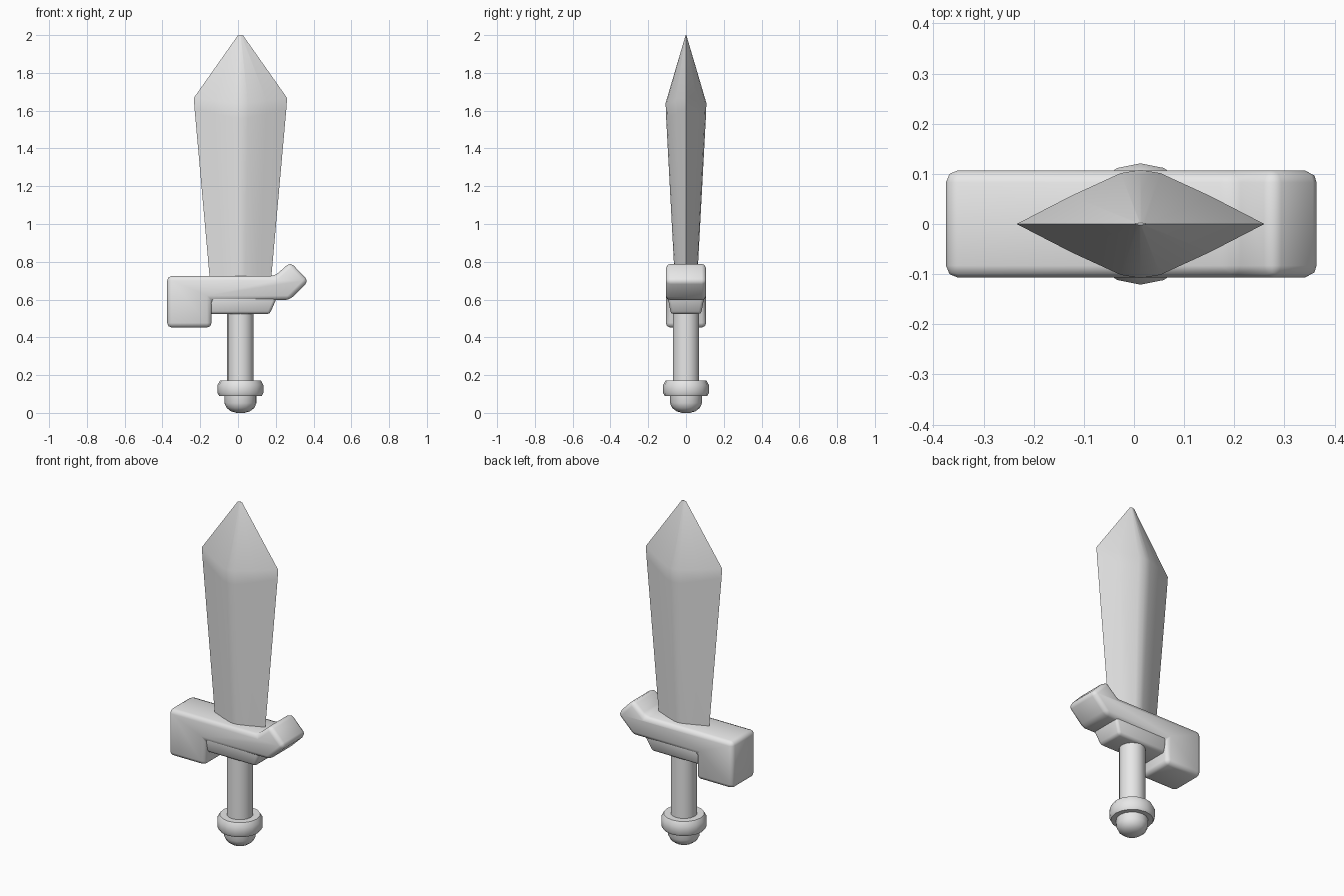
import bpy, bmesh, math

if "Cube" in bpy.data.objects:
    bpy.data.objects.remove(bpy.data.objects["Cube"])

CX = 0.013  # shared axis of blade, grip and pommel
grey = bpy.data.materials.new("plain grey")
grey.diffuse_color = (0.8, 0.8, 0.8, 1)
grey.use_nodes = True
grey.node_tree.nodes["Principled BSDF"].inputs["Base Color"].default_value = grey.diffuse_color


def finish(name, bm, angle=35, bevel=0.0, segments=2):
    bmesh.ops.recalc_face_normals(bm, faces=bm.faces[:])
    me = bpy.data.meshes.new(name)
    bm.to_mesh(me)
    bm.free()
    me.materials.append(grey)
    ob = bpy.data.objects.new(name, me)
    bpy.context.collection.objects.link(ob)
    bpy.ops.object.select_all(action='DESELECT')
    ob.select_set(True)
    bpy.context.view_layer.objects.active = ob
    if bevel:
        mod = ob.modifiers.new("rounded edges", 'BEVEL')
        mod.width, mod.segments, mod.limit_method = bevel, segments, 'ANGLE'
        mod.angle_limit = math.radians(30)
        bpy.ops.object.modifier_apply(modifier=mod.name)
    bpy.ops.object.shade_smooth_by_angle(angle=math.radians(angle))
    return ob


def loft(bm, rings):
    """Skin a stack of equal-length rings and close both ends."""
    rows = [[bm.verts.new(p) for p in ring] for ring in rings]
    n = len(rows[0])
    for a, b in zip(rows, rows[1:]):
        for i in range(n):
            j = (i + 1) % n
            bm.faces.new((a[i], a[j], b[j], b[i]))
    bm.faces.new(rows[0][::-1])
    bm.faces.new(rows[-1])


def lathe(name, profile, sides=16, angle=40):
    bm = bmesh.new()
    loft(bm, [[(CX + r * math.cos(2 * math.pi * i / sides),
                r * math.sin(2 * math.pi * i / sides), z) for i in range(sides)]
              for r, z in profile])
    return finish(name, bm, angle)


def slab(name, outline, depth_of, bevel):
    """Extrude an x-z outline through y; depth_of gives half depth from z."""
    bm = bmesh.new()
    loft(bm, [[(x, s * depth_of(z), z) for x, z in outline] for s in (-1, 1)])
    return finish(name, bm, 50, bevel)


# Blade: lens-shaped sections, wider at the shoulder, closing to a short tip
half = [(-1, 0), (-0.56, 0.52), (-0.16, 0.94), (0, 1), (0.16, 0.94), (0.56, 0.52)]
section = half + [(1, 0)] + [(-x, -y) for x, y in half[1:]]
bm = bmesh.new()
rings = []
for w, d, z_edge, z_ridge in ((0.158, 0.057, 0.66, 0.66),
                              (0.243, 0.105, 1.61, 1.56),
                              (0.247, 0.108, 1.667, 1.64),
                              (0.014, 0.002, 1.998, 2.0)):
    rings.append([(CX + x * w, y * d, z_edge + (z_ridge - z_edge) * abs(y))
                  for x, y in section])
loft(bm, rings)
finish("blade", bm, 32)

# Guard: bar with a drop block on one end and an upturned tip on the other
slab("guard", [(-0.375, 0.725), (-0.375, 0.452), (-0.14, 0.452), (-0.14, 0.597),
               (0.272, 0.597), (0.374, 0.698), (0.277, 0.798), (0.195, 0.725)],
     lambda z: 0.107, 0.024)

# Block beneath the guard, tapering downward
slab("guard_underblock", [(-0.15, 0.62), (-0.15, 0.523), (0.168, 0.523), (0.21, 0.62)],
     lambda z: 0.08 + 0.018 * (z - 0.523) / 0.097, 0.015)

# Grip, pommel ring and rounded end cap
lathe("grip", [(0.07, 0.12), (0.07, 0.56)])
lathe("pommel_ring", [(0.08, 0.09), (0.113, 0.09), (0.121, 0.105), (0.121, 0.148),
                      (0.108, 0.172), (0.07, 0.172)])
lathe("pommel_cap", [(0.02, 0.0), (0.05, 0.008), (0.073, 0.026), (0.085, 0.052),
                     (0.085, 0.1)])
